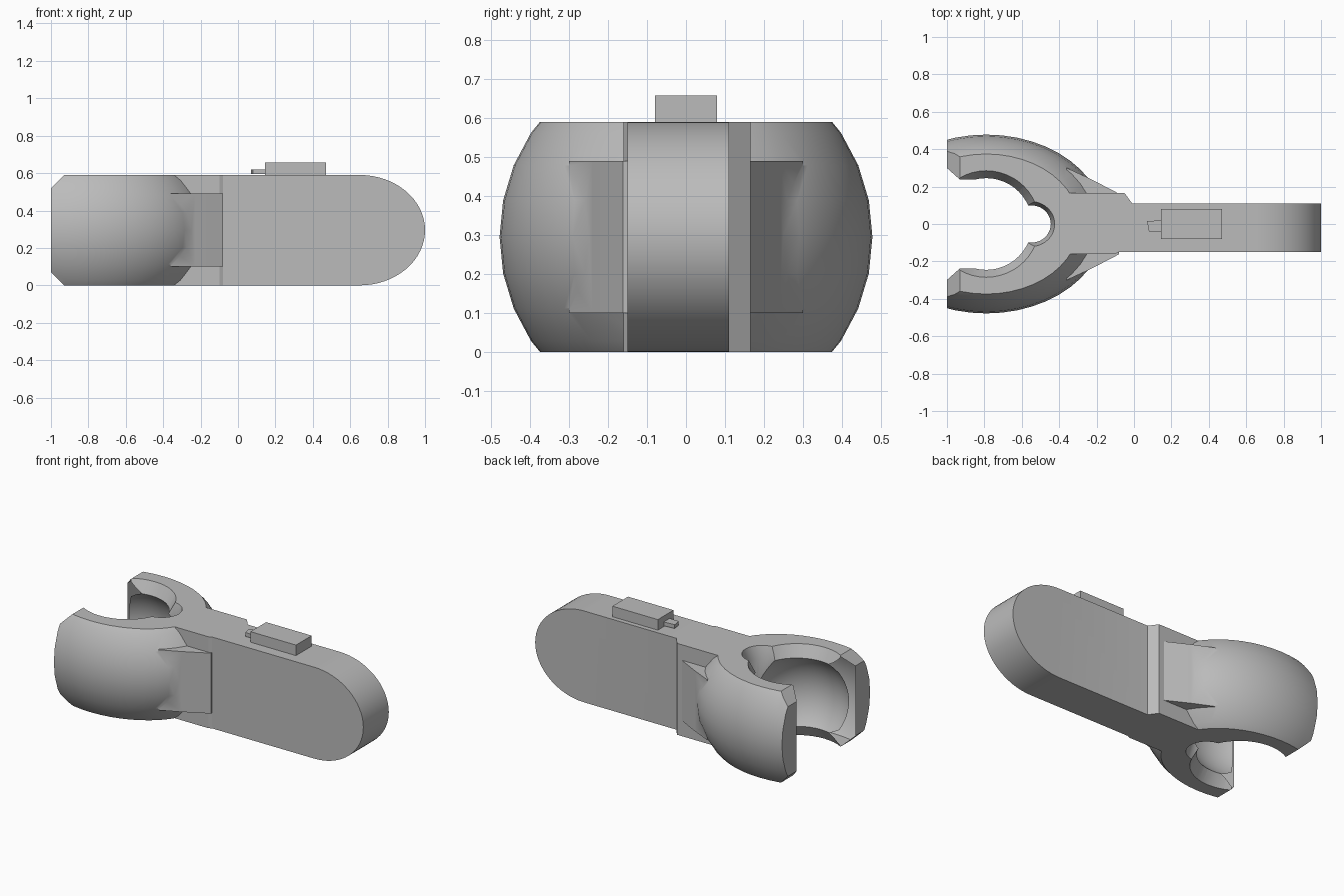
import bpy, bmesh, math
from mathutils import Matrix

if "Cube" in bpy.data.objects:
    bpy.data.objects.remove(bpy.data.objects["Cube"], do_unlink=True)

H = 0.59          # body height
MID = H / 2
RING_X = -0.79    # socket centre

grey = bpy.data.materials.new("plain grey")
grey.use_nodes = True
colour = (0.5, 0.5, 0.5, 1)
grey.diffuse_color = colour
grey.node_tree.nodes["Principled BSDF"].inputs["Base Color"].default_value = colour


def make_object(name, bm):
    bmesh.ops.recalc_face_normals(bm, faces=bm.faces)
    mesh = bpy.data.meshes.new(name)
    bm.to_mesh(mesh)
    bm.free()
    mesh.materials.append(grey)
    obj = bpy.data.objects.new(name, mesh)
    bpy.context.collection.objects.link(obj)
    return obj


def prism(name, outline, low, high, axis="z"):
    """Extrude an xy outline along z, or an xz outline along y."""
    bm = bmesh.new()
    place = (lambda a, b: (a, b, low)) if axis == "z" else (lambda a, b: (a, low, b))
    face = bm.faces.new([bm.verts.new(place(a, b)) for a, b in outline])
    new = bmesh.ops.extrude_face_region(bm, geom=[face])["geom"]
    d = high - low
    bmesh.ops.translate(bm, verts=[v for v in new if isinstance(v, bmesh.types.BMVert)],
                        vec=(0, 0, d) if axis == "z" else (0, d, 0))
    return make_object(name, bm)


def ellipsoid(name, centre, radii, segments, rings):
    bm = bmesh.new()
    bmesh.ops.create_uvsphere(bm, u_segments=segments, v_segments=rings, radius=1,
                              matrix=Matrix.Translation(centre) @ Matrix.Diagonal((*radii, 1)))
    return make_object(name, bm)


def throat(name, x, profile, stretch=1):
    """Lathe (radius, z) pairs around a vertical axis at x."""
    bm = bmesh.new()
    n = 48
    rows = [[bm.verts.new((x + r * stretch * math.cos(i * math.tau / n),
                           r * math.sin(i * math.tau / n), z)) for i in range(n)]
            for r, z in profile]
    for a, b in zip(rows, rows[1:]):
        for i in range(n):
            j = (i + 1) % n
            bm.faces.new((a[i], a[j], b[j], b[i]))
    bm.faces.new(rows[0])
    bm.faces.new(rows[-1])
    return make_object(name, bm)


def combine(target, tool, operation):
    mod = target.modifiers.new("combine", "BOOLEAN")
    mod.operation = operation
    mod.solver = "EXACT"
    mod.object = tool
    bpy.context.view_layer.objects.active = target
    bpy.ops.object.modifier_apply(modifier=mod.name)
    bpy.data.objects.remove(tool, do_unlink=True)


# Bulging socket, trimmed flat with chamfered jaw tips
clip = ellipsoid("socket_and_arm", (RING_X, 0, MID), (0.635, 0.478, 0.48), 48, 16)
trim = prism("trim", [(-1, 0.07), (-0.93, 0), (0.2, 0), (0.2, H), (-0.93, H), (-1, H - 0.07)],
             -0.6, 0.6, "y")
combine(clip, trim, "INTERSECT")

# Neck with an angled step on the left side
neck = prism("neck", [(-0.38, -0.16), (-0.1, -0.16), (-0.07, -0.145), (0.02, -0.145),
                      (0.02, 0.105), (-0.01, 0.11), (-0.05, 0.165), (-0.38, 0.165)], 0, H)
combine(clip, neck, "UNION")

# Side gussets between neck and socket
for side in (-1, 1):
    gusset = prism("gusset", [(-0.36, side * 0.1), (-0.08, side * 0.1), (-0.08, side * 0.162),
                              (-0.23, side * 0.24), (-0.36, side * 0.3)], 0.1, 0.49)
    combine(clip, gusset, "UNION")

# Long arm with a rounded end
end = [(0.65 + 0.35 * math.cos(t), MID + MID * math.sin(t))
       for t in (math.pi * (i / 32 - 0.5) for i in range(33))]
arm = prism("arm", [(-0.1, H), (-0.1, 0)] + end, -0.15, 0.11, "y")
combine(clip, arm, "UNION")

# Ball cavity, chamfered throat, jaw opening and rear notch
cavity = ellipsoid("cavity", (RING_X, 0, MID), (0.33, 0.33, 0.33), 48, 32)
combine(clip, cavity, "DIFFERENCE")
for x, rim, waist, stretch in ((RING_X, 0.285, 0.245, 1), (-0.55, 0.12, 0.1, 1.05)):
    slope = (rim - waist) / 0.075
    over = rim + slope * 0.05
    cut = throat("throat", x, [(over, -0.05), (waist, 0.075), (waist, H - 0.075),
                               (over, H + 0.05)], stretch)
    combine(clip, cut, "DIFFERENCE")
mouth = prism("mouth", [(-1.05, -0.343), (-0.93, -0.237), (-0.8, -0.237),
                        (-0.8, 0.237), (-0.93, 0.237), (-1.05, 0.343)], -0.1, 0.7)
combine(clip, mouth, "DIFFERENCE")

# Raised block and small latch pin on top
block = prism("top_block", [(0.145, -0.08), (0.47, -0.08), (0.47, 0.08), (0.145, 0.08)],
              H - 0.01, 0.658)
pin = prism("latch_pin", [(0.08, -0.04), (0.15, -0.04), (0.15, 0.02), (0.07, 0.015)],
            H + 0.005, 0.62)

# Smooth curved surfaces, keep hard edges
bpy.ops.object.select_all(action="DESELECT")
clip.select_set(True)
bpy.context.view_layer.objects.active = clip
bpy.ops.object.shade_smooth_by_angle(angle=math.radians(25))
